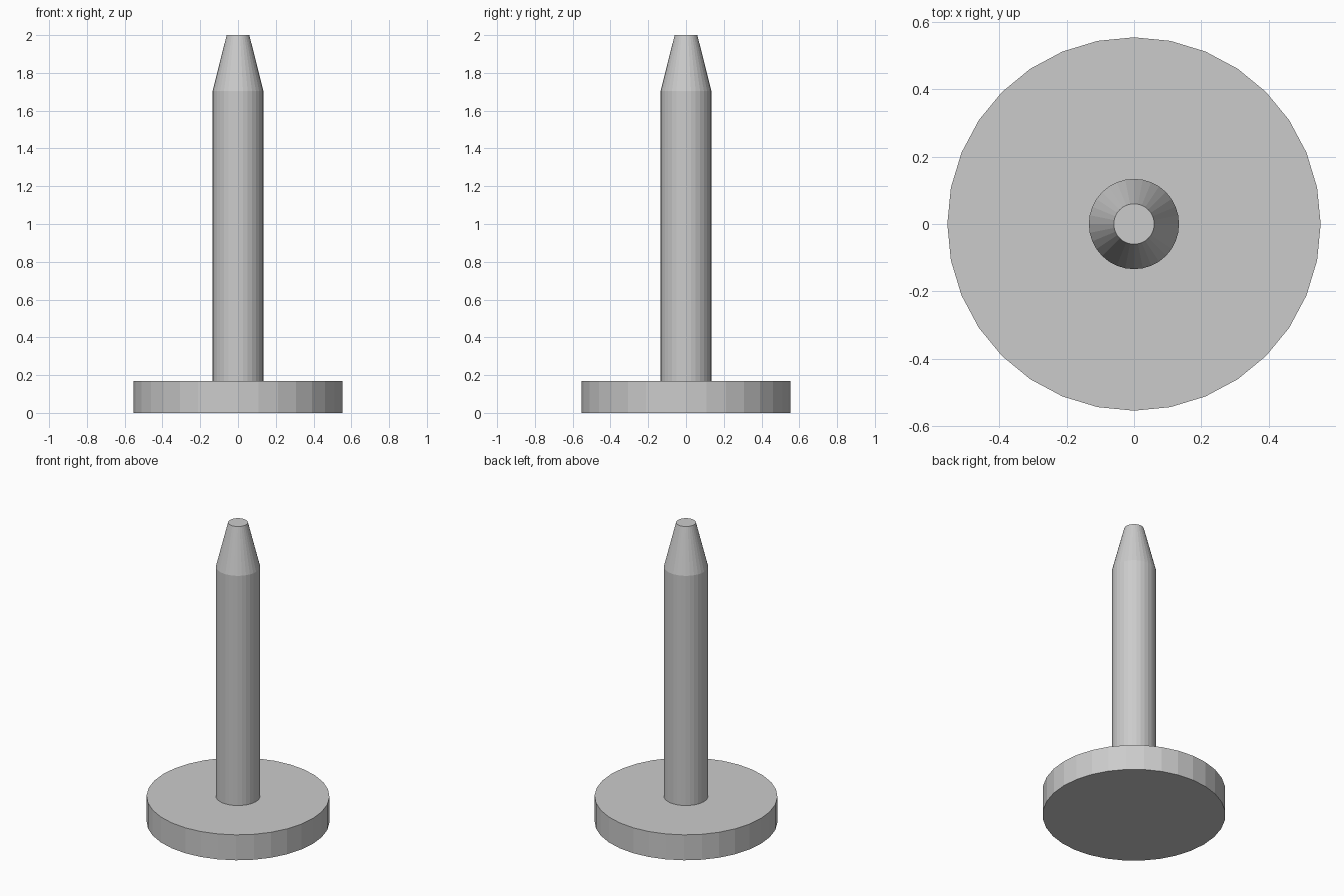
import bpy, bmesh
from math import sin, cos, tau

if "Cube" in bpy.data.objects:
    bpy.data.objects.remove(bpy.data.objects["Cube"])

SIDES = 32


def lathe(name, profile):
    """Closed solid of revolution about z from (radius, height) rings."""
    bm = bmesh.new()
    rings = [[bm.verts.new((r * cos(tau * i / SIDES), r * sin(tau * i / SIDES), z))
              for i in range(SIDES)] for r, z in profile]
    for low, high in zip(rings, rings[1:]):
        for i in range(SIDES):
            j = (i + 1) % SIDES
            bm.faces.new((low[i], low[j], high[j], high[i]))
    bm.faces.new(rings[0][::-1])
    bm.faces.new(rings[-1])
    mesh = bpy.data.meshes.new(name)
    bm.to_mesh(mesh)
    bm.free()
    obj = bpy.data.objects.new(name, mesh)
    bpy.context.collection.objects.link(obj)
    return obj


# Flat round head the pin stands on
lathe("base_disc", [(0.554, 0), (0.554, 0.17)])

# Straight shaft with a blunt tapered tip
lathe("pin_shaft", [(0.134, 0.17), (0.134, 1.705), (0.06, 2.0)])
